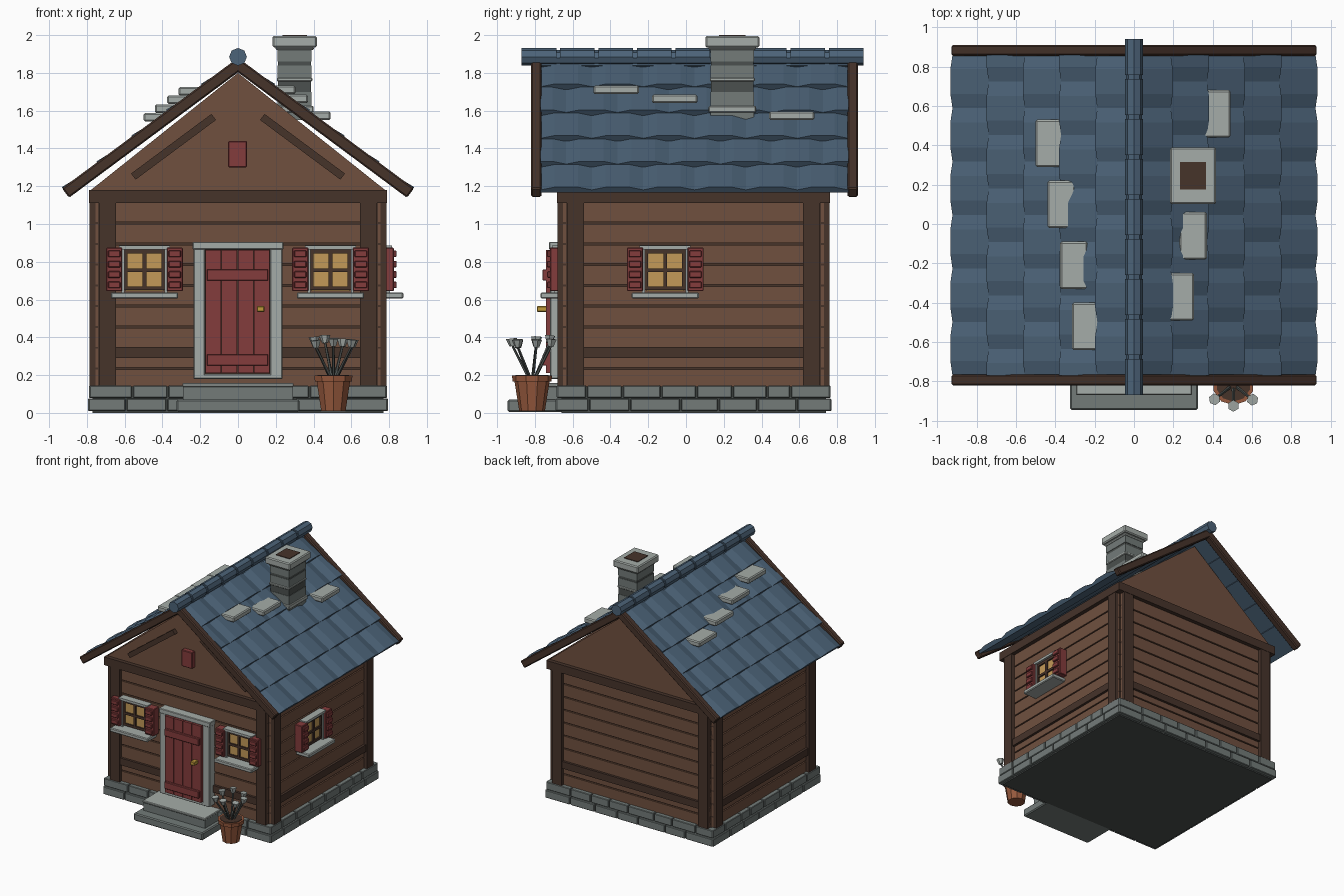
import bpy, bmesh, math, random
from mathutils import Matrix, Vector

random.seed(4)
cube = bpy.data.objects.get("Cube")
if cube:
    bpy.data.objects.remove(cube, do_unlink=True)


def material(name, code):
    def linear(c):
        return c / 12.92 if c < 0.04 else ((c + 0.055) / 1.055) ** 2.4
    rgb = [linear(b / 255) for b in bytes.fromhex(code)]
    m = bpy.data.materials.new(name)
    m.use_nodes = True
    m.diffuse_color = (*rgb, 1)
    m.node_tree.nodes["Principled BSDF"].inputs["Base Color"].default_value = (*rgb, 1)
    return m


WALL = material("plank brown", "70503f")
DARK = material("timber dark brown", "46332a")
BLUE = material("roof slate blue", "4c6378")
RED = material("painted red", "843c3c")
LIGHT = material("light stone", "a5aca8")
MID = material("mid stone", "737b79")
SHADE = material("dark stone", "4b504e")
GLASS = material("warm window", "c49a58")
CLAY = material("terracotta", "96593d")
BRASS = material("brass", "c09a3a")


def finish(name, mat, bm, bevel=0):
    bmesh.ops.recalc_face_normals(bm, faces=bm.faces)
    mesh = bpy.data.meshes.new(name)
    bm.to_mesh(mesh)
    bm.free()
    mesh.materials.append(mat)
    ob = bpy.data.objects.new(name, mesh)
    bpy.context.collection.objects.link(ob)
    if bevel:
        mod = ob.modifiers.new("Bevel", "BEVEL")
        mod.width = bevel
        mod.segments = 1
    return ob


def boxes(name, mat, items, frame=Matrix(), bevel=0):
    """Boxes given as x0, x1, y0, y1, z0, z1 in a local frame."""
    bm = bmesh.new()
    for x0, x1, y0, y1, z0, z1 in items:
        mid = Vector((x0 + x1, y0 + y1, z0 + z1)) / 2
        size = Matrix.Diagonal((abs(x1 - x0), abs(y1 - y0), abs(z1 - z0), 1))
        bmesh.ops.create_cube(bm, size=1, matrix=frame @ Matrix.Translation(mid) @ size)
    return finish(name, mat, bm, bevel)


def rods(name, mat, items, sides):
    """Tapered rods given as start, end, start radius, end radius."""
    bm = bmesh.new()
    for a, b, r1, r2 in items:
        a, b = Vector(a), Vector(b)
        turn = (b - a).to_track_quat("Z", "Y").to_matrix().to_4x4()
        bmesh.ops.create_cone(bm, cap_ends=True, segments=sides, radius1=r1, radius2=r2,
                              depth=(b - a).length, matrix=Matrix.Translation((a + b) / 2) @ turn)
    return finish(name, mat, bm)


def hull(bm, points):
    verts = [bm.verts.new(p) for p in points]
    bmesh.ops.convex_hull(bm, input=verts)


# Foundation and wall cores
MIDY = 0.04
HX, HY = 0.785, 0.72
boxes("foundation_core", SHADE, [(-0.77, 0.77, MIDY - 0.7, MIDY + 0.7, 0, 0.14)])
boxes("wall_core", DARK, [(-0.74, 0.74, MIDY - 0.675, MIDY + 0.675, 0.14, 1.17)])

# Four walls, each with bricks, planks, posts and rails
for k, side in enumerate(("front", "left", "back", "right")):
    frame = Matrix.Translation((0, MIDY, 0)) @ Matrix.Rotation(k * math.pi / 2, 4, "Z")
    half, out = (HX, HY) if k % 2 == 0 else (HY, HX)
    bricks = []
    for row in range(2):
        edge = half + 0.01 - row * 0.005
        count = 7 + row
        cuts = [-edge] + [-edge + 2 * edge * (i + random.uniform(-0.2, 0.2)) / count
                          for i in range(1, count)] + [edge]
        face = -out - 0.01 + row * 0.005
        bricks += [(a + 0.004, b - 0.004, face, face + 0.05, 0.01 + row * 0.07, 0.075 + row * 0.07)
                   for a, b in zip(cuts, cuts[1:])]
    boxes(side + "_foundation_bricks", MID, bricks, frame, 0.004)
    inner = half - 0.05
    boxes(side + "_planks", WALL,
          [(-inner, inner, -out + 0.03, -out + 0.06, 0.13 + i * 0.11, 0.23 + i * 0.11)
           for i in range(9)], frame)
    boxes(side + "_posts", DARK,
          [(s * inner, s * (inner - 0.09), -out, -out + 0.05, 0.145, 1.15) for s in (-1, 1)], frame)
    boxes(side + "_rails", DARK,
          [(-inner, inner, -out + 0.01, -out + 0.05, 0.29, 0.35),
           (-half, half, -out - 0.003, -out + 0.06, 1.11, 1.18)], frame)

# Gable body
bm = bmesh.new()
hull(bm, [(x, y, z) for y in (-0.65, 0.73) for x, z in ((-HX, 1.175), (HX, 1.175), (0, 1.8))])
finish("gable", WALL, bm)

# Roof halves: local axes run down the slope, along the ridge and outward
PITCH = math.atan(0.742)
C, S = math.cos(PITCH), math.sin(PITCH)
ROWS, ACROSS, Y0, Y1 = 5, 6, -0.77, 0.86
LENGTH = 0.92 / C
for s, side in ((1, "left"), (-1, "right")):
    frame = Matrix(((s * C, 0, s * S, 0), (0, 1, 0, 0), (-S, 0, C, 1.88), (0, 0, 0, 1)))
    bm = bmesh.new()
    step, wide = LENGTH / ROWS, (Y1 - Y0) / ACROSS
    for row in range(ROWS):
        shift = 0.5 * (row % 2)
        for i in range(ACROSS + (row % 2)):
            start = Y0 + (i - shift) * wide
            points = []
            for t, lift in ((row * step, -0.034), ((row + 1) * step + 0.012, -0.012)):
                for f, h in ((0, 0), (0.27, 0.018), (0.73, 0.018), (1, 0), (0, -0.018), (1, -0.018)):
                    y = min(max(start + f * wide, Y0), Y1)
                    points.append(frame @ Vector((t, y, lift + h)))
            hull(bm, points)
    finish(side + "_roof_tiles", BLUE, bm)
    boxes(side + "_barge_boards", DARK,
          [(0, 1.16, -0.82, -0.765, -0.062, 0), (0, 1.16, 0.855, 0.91, -0.062, 0)], frame, 0.008)
    boxes(side + "_gable_brace", DARK, [(0.29, 0.82, -0.685, -0.64, -0.195, -0.155)], frame)

# Ridge caps
pitch = 1.83 / 9
caps = [((0, -0.87 + i * pitch, 1.885), (0, -0.89 + (i + 1) * pitch, 1.885), 0.047, 0.047)
        for i in range(9)]
rods("ridge_caps", BLUE, caps + [((0, -0.86, 1.88), (0, 0.94, 1.88), 0.04, 0.04)], 8)

# Flat stones resting on the roof
spots = [(-0.43, 0.41), (-0.37, 0.1), (-0.305, -0.21), (-0.245, -0.52),
         (0.42, 0.56), (0.3, -0.06), (0.235, -0.37)]
boxes("roof_stones", LIGHT,
      [(x - 0.07, x + 0.07, y - 0.12, y + 0.12, 1.862 - abs(x) * 0.742, 1.907 - abs(x) * 0.742)
       for x, y in spots], bevel=0.008)

# Chimney in stacked courses
def course(grow, z0, z1):
    return (0.21 - grow, 0.39 + grow, 0.13 - grow, 0.36 + grow, z0, z1)


boxes("chimney_shaft", MID, [course(0, 1.55, 1.7), course(0, 1.77, 1.84), course(0, 1.86, 1.93)])
boxes("chimney_dark_courses", SHADE, [course(-0.003, 1.63, 1.92)])
boxes("chimney_light_courses", LIGHT, [course(0.01, 1.59, 1.625), course(0.004, 1.755, 1.775)], bevel=0.005)
boxes("chimney_cap", LIGHT, [course(0.028, 1.935, 1.995), course(0.012, 1.92, 1.94)], bevel=0.008)
boxes("chimney_opening", DARK, [(0.235, 0.365, 0.175, 0.315, 1.99, 2.0)])


# Windows with shutters, built in a frame whose -y points outward
def window(name, frame):
    boxes(name + "_glass", GLASS, [(-0.1, 0.1, 0, 0.04, 0.645, 0.87)], frame)
    bars = [(-0.1, 0.1, -0.012, 0.03, z - 0.01, z + 0.01) for z in (0.66, 0.755, 0.855)]
    bars += [(x - 0.01, x + 0.01, -0.012, 0.03, 0.65, 0.865) for x in (-0.1, 0, 0.1)]
    boxes(name + "_bars", DARK, bars, frame)
    boxes(name + "_casing", LIGHT,
          [(s * 0.107, s * 0.122, -0.02, 0.04, 0.635, 0.87) for s in (-1, 1)]
          + [(-0.135, 0.135, -0.03, 0.04, 0.865, 0.885)], frame)
    boxes(name + "_sill", LIGHT, [(-0.178, 0.178, -0.09, 0.04, 0.605, 0.638)], frame, 0.006)
    shutters = []
    for s in (-1, 1):
        shutters.append((s * 0.118, s * 0.203, -0.04, 0.03, 0.645, 0.875))
        shutters += [(s * 0.128, s * 0.193, -0.055, 0, z, z + 0.035) for z in (0.66, 0.715, 0.77, 0.825)]
    boxes(name + "_shutters", RED, shutters, frame, 0.004)


FRONT = MIDY - HY
window("front_right_window", Matrix.Translation((-0.495, FRONT, 0)))
window("front_left_window", Matrix.Translation((0.49, FRONT, 0)))
window("side_window", Matrix.Translation((HX, -0.11, 0)) @ Matrix.Rotation(math.pi / 2, 4, "Z"))

# Door
door = Matrix.Translation((0, FRONT, 0))
boxes("door_frame", LIGHT, [(-0.235, -0.175, -0.04, 0.04, 0.18, 0.87), (0.17, 0.235, -0.04, 0.04, 0.18, 0.87),
                            (-0.24, 0.24, -0.045, 0.04, 0.865, 0.905),
                            (-0.235, 0.235, -0.04, 0.04, 0.18, 0.205)], door, 0.004)
boxes("door_backing", DARK, [(-0.18, 0.18, -0.03, 0.04, 0.19, 0.87)], door)
boxes("door_planks", RED, [(-0.173 + i * 0.086, -0.091 + i * 0.086, -0.06, 0, 0.21, 0.863)
                           for i in range(4)], door)
boxes("door_battens", RED, [(-0.165, 0.16, -0.08, 0, z, z + 0.06) for z in (0.25, 0.7)], door, 0.004)
boxes("door_latch", BRASS, [(0.1, 0.14, -0.11, -0.05, 0.535, 0.565)], door, 0.004)
boxes("gable_plaque", RED, [(-0.052, 0.048, -0.69, -0.64, 1.3, 1.44)], bevel=0.005)

# Steps
boxes("lower_step", MID, [(-0.325, 0.325, -0.945, -0.65, 0.005, 0.07)], bevel=0.008)
boxes("upper_step", MID, [(-0.29, 0.29, -0.86, -0.65, 0.07, 0.14)])
boxes("upper_step_slab", LIGHT, [(-0.295, 0.295, -0.87, -0.65, 0.138, 0.157)], bevel=0.005)

# Flower pot with stems and cup blossoms
px, py = 0.505, -0.815
rods("flower_pot", CLAY, [((px, py, 0.01), (px, py, 0.18), 0.068, 0.095),
                          ((px, py, 0.165), (px, py, 0.197), 0.103, 0.106)], 10)
rods("pot_soil", DARK, [((px, py, 0.19), (px, py, 0.201), 0.088, 0.088)], 10)
stems, cups = [], []
for i in range(7):
    angle = -math.pi / 2 + i * math.tau / 7
    reach = random.uniform(0.09, 0.12)
    c, s = math.cos(angle), math.sin(angle)
    tip = Vector((px + c * reach, py + s * reach, random.uniform(0.34, 0.38)))
    stems.append(((px + c * 0.02, py + s * 0.02, 0.19), tip, 0.009, 0.007))
    cups.append((tip, tip + Vector((c * 0.005, s * 0.005, 0.04)), 0.016, 0.03))
rods("flower_stems", SHADE, stems, 5)
rods("flower_cups", LIGHT, cups, 6)
